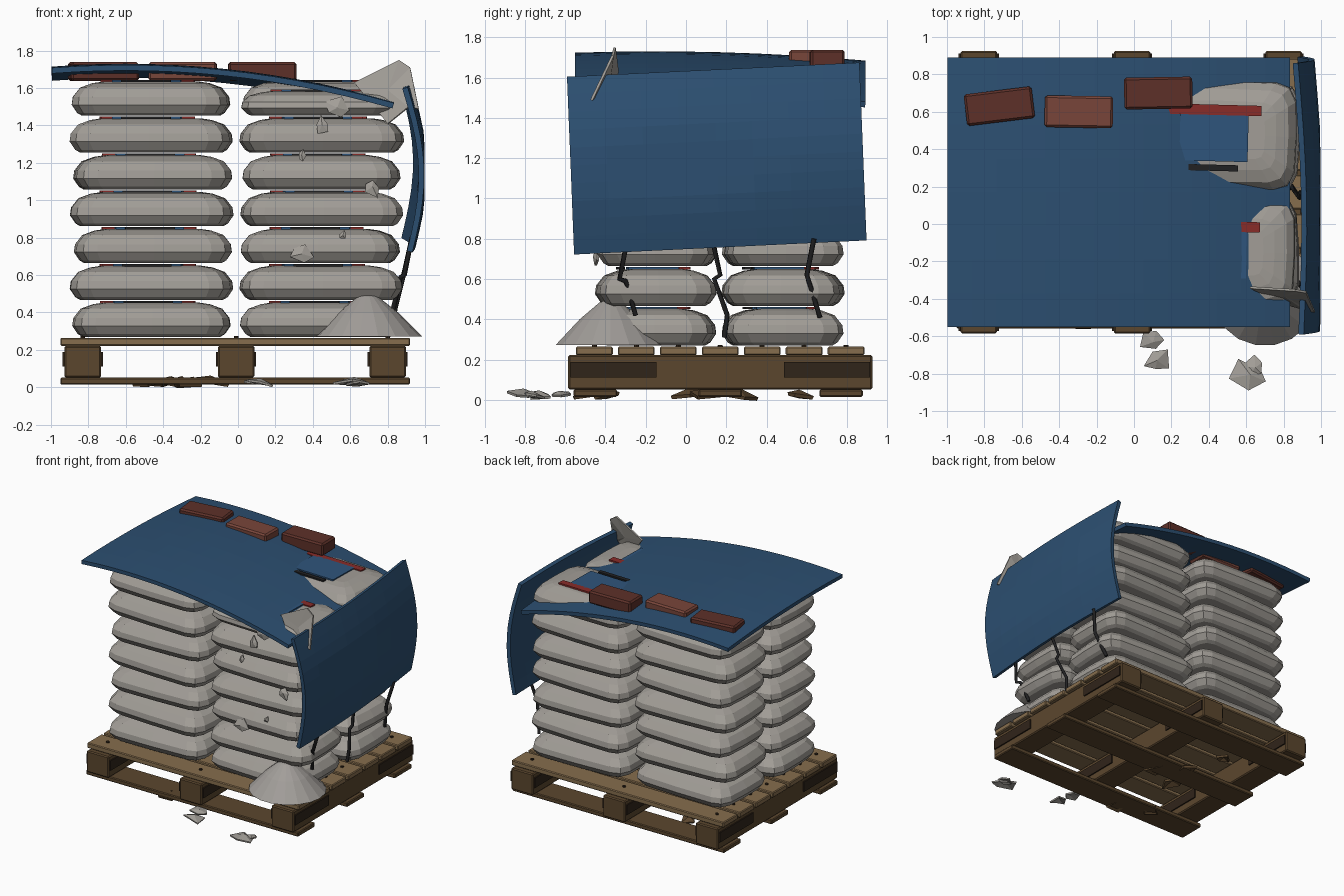
import bpy, bmesh, math, random
from mathutils import Vector, Matrix, Euler

if "Cube" in bpy.data.objects:
    bpy.data.objects.remove(bpy.data.objects["Cube"])

random.seed(4)

def mat(name, *c):
    m = bpy.data.materials.new(name)
    m.diffuse_color = (*c, 1)
    m.use_nodes = True
    m.node_tree.nodes["Principled BSDF"].inputs["Base Color"].default_value = m.diffuse_color
    return m

BAG = mat("paper_grey", .36, .34, .31)
DUST = mat("cement_dust", .36, .34, .32)
WOOD = mat("deck_wood", .24, .155, .075)
DARK = mat("stringer_wood", .105, .062, .027)
SHADE = mat("notch_wood", .03, .018, .01)
TARP = mat("tarp_blue", .025, .078, .165)
BRICK = mat("brick_dark", .11, .03, .022)
BRICK2 = mat("brick_light", .19, .06, .042)
RED = mat("label_red", .25, .025, .022)
BLUE = mat("label_blue", .028, .09, .2)
BLACK = mat("strap_black", .015, .015, .016)

def obj(name, bm, m, loc=(0, 0, 0), rot=(0, 0, 0)):
    bmesh.ops.recalc_face_normals(bm, faces=bm.faces)
    me = bpy.data.meshes.new(name)
    bm.to_mesh(me)
    bm.free()
    me.materials.append(m)
    o = bpy.data.objects.new(name, me)
    o.location, o.rotation_euler = loc, rot
    bpy.context.collection.objects.link(o)
    return o

def box(name, c, s, m, rot=(0, 0, 0), bevel=0):
    bm = bmesh.new()
    bmesh.ops.create_cube(bm, size=1, matrix=Matrix.Diagonal((*s, 1)))
    if bevel:
        bmesh.ops.bevel(bm, geom=bm.edges[:], offset=bevel, segments=1, affect='EDGES')
    return obj(name, bm, m, c, rot)

def sheet(name, f, nu, nv, thick, m):
    # parametric cloth panel; f gives the middle surface
    bm = bmesh.new()
    g = [[bm.verts.new(f(i / nu, j / nv)) for j in range(nv + 1)] for i in range(nu + 1)]
    for i in range(nu):
        for j in range(nv):
            bm.faces.new((g[i][j], g[i + 1][j], g[i + 1][j + 1], g[i][j + 1]))
    o = obj(name, bm, m)
    mod = o.modifiers.new("thickness", 'SOLIDIFY')
    mod.thickness, mod.offset = thick, 0
    return o

def scrap(name, c, r, m, rot, thick=.012, n=5):
    # irregular torn flake, folded slightly across its middle
    bm = bmesh.new()
    ctr = bm.verts.new((0, 0, r * .3))
    ring = []
    for k in range(n):
        a = math.tau * k / n + random.uniform(-.3, .3)
        q = r * random.uniform(.6, 1.15)
        ring.append(bm.verts.new((q * math.cos(a), q * math.sin(a), random.uniform(-.1, .1) * r)))
    for k in range(n):
        bm.faces.new((ctr, ring[k], ring[(k + 1) % n]))
    o = obj(name, bm, m, c, rot)
    o.modifiers.new("thickness", 'SOLIDIFY').thickness = thick
    return o

# ---- pallet
for k, x in enumerate((-.83, -.01, .80)):
    box(f"stringer_{k}", (x, .17, .137), (.195, 1.51, .17), DARK, bevel=.008)
    for j, y in enumerate((-.36, .70)):
        box(f"stringer_notch_{k}_{j}", (x, y, .15), (.215, .425, .078), SHADE)
for k, y in enumerate((-.45, .17, .77)):
    box(f"bottom_board_{k}", (-.015, y, .033), (1.87, .215, .036), DARK, bevel=.006)
for k in range(7):
    y = -.455 + k * .2083
    box(f"deck_board_{k}", (-.015, y, .243), (1.87, .183, .042), WOOD, bevel=.006)
    for j, x in enumerate((-.83, -.01, .80)):
        bm = bmesh.new()
        bmesh.ops.create_cone(bm, cap_ends=True, segments=8, radius1=.013, radius2=.012, depth=.012)
        obj(f"nail_{k}_{j}", bm, SHADE, (x, y, .267))

# ---- cement bags: stacked rings of a rounded rectangle
def bag(name, x, y, z, L, W, H, rz):
    bm = bmesh.new()
    prev = None
    hx, hy = L / 2, W / 2
    for t, inset in ((0, .055), (.08, .03), (.32, 0), (.55, .006), (.82, .045), (.95, .11), (1, .17)):
        ring = []
        a, b = hx - inset, hy - inset
        c = min(a, b) * .36
        pts = [(a, 0), (a * .985, b - c), (a - c * .4, b - c * .3), (a - c * 1.1, b * .98), (0, b)]
        quad = pts + [(-px, py) for px, py in pts[-2::-1]]
        full = quad + [(px, -py) for px, py in quad[-2:0:-1]]
        for px, py in full:
            ring.append(bm.verts.new((px, py, t * H)))
        if prev:
            n = len(ring)
            for k in range(n):
                bm.faces.new((prev[k], prev[(k + 1) % n], ring[(k + 1) % n], ring[k]))
        else:
            bm.faces.new(ring)
        prev = ring
    bm.faces.new(prev)
    obj(name, bm, BAG, (x, y, z), (0, 0, rz))
    # printed panels on the top face
    R = Matrix.Rotation(rz, 3, 'Z')
    for part, px, py, sx, sy, m in (("red_band", -.02, .135, .5, .055, RED),
                                    ("blue_panel", -.02, -.01, .365, .26, BLUE),
                                    ("dark_band", -.02, -.175, .265, .033, BLACK)):
        p = R @ Vector((px, py, 0))
        box(f"{name}_{part}", (x + p.x, y + p.y, z + H + .003), (sx, sy, .012), m, (0, 0, rz))

for i in range(7):
    odd = i % 2
    for j, x in enumerate((-.46, .44)):
        for k, y in enumerate((-.145, .48)):
            torn = i == 6 and j == 1 and k == 0
            rz = math.radians((2.2 if odd else -1.5) * (1 if (j + k) % 2 else -1))
            bag(f"cement_bag_{i}_{j}_{k}", x + (.008 if j else -.005) * odd + random.uniform(-.008, .008),
                y + random.uniform(-.008, .008), .27 + .197 * i, .87 if odd else .845, .59,
                .132 if torn else .183, rz if i < 6 else math.radians(-1.5))

# ---- tarp: draped top and hanging side
def top_tarp(u, v):
    x, y = -.995 + 1.825 * u, -.55 + 1.44 * v
    return (x, y, 1.715 - .2 * ((x + .6) / 1.42) ** 2 - .045 * ((y + .15) / 1.03) ** 2)

def side_tarp(u, v):
    y = -.59 + 1.45 * u + .035 * v
    z = 1.60 + .07 * u - .875 * v
    x = .893 - .03 * u + .075 * math.sin(math.pi * v) + .03 * math.sin(math.pi * u) + .025 * v
    return (min(x, .982), y, z)

sheet("tarp_top", top_tarp, 14, 8, .03, TARP)
sheet("tarp_side", side_tarp, 8, 10, .03, TARP)

# ---- bricks weighing the tarp down
for k, (x, y, a, m) in enumerate(((-.72, .63, 7, BRICK), (-.295, .60, -1, BRICK2), (.13, .70, 1, BRICK))):
    box(f"brick_{k}", (x, y, 1.688), (.365, .17, .1), m, (0, 0, math.radians(a)), .012)

# ---- tie straps below the side tarp
for k, pts in enumerate((((.93, -.29, .80), (.89, -.33, .60), (.87, -.30, .59), (.83, -.25, .42)),
                         ((.93, .13, .80), (.89, .17, .62), (.885, .14, .60), (.84, .205, .42), (.83, .19, .31)),
                         ((.93, .635, .80), (.89, .60, .62), (.83, .665, .41)))):
    cu = bpy.data.curves.new("strap", 'CURVE')
    cu.dimensions = '3D'
    cu.bevel_depth, cu.bevel_resolution, cu.use_fill_caps = .013, 1, True
    sp = cu.splines.new('POLY')
    sp.points.add(len(pts) - 1)
    for p, q in zip(sp.points, pts):
        p.co = (*q, 1)
    cu.materials.append(BLACK)
    bpy.context.collection.objects.link(bpy.data.objects.new(f"tie_strap_{k}", cu))

# ---- spilled cement heap on the deck corner
bm = bmesh.new()
prev = None
for r, z in ((.285, .272), (.16, .40), (.055, .485)):
    ring = [bm.verts.new((.70 - (.29 - r) * .03 + r * math.cos(math.tau * k / 18),
                          -.375 + r * .97 * math.sin(math.tau * k / 18), z)) for k in range(18)]
    if prev:
        for k in range(18):
            bm.faces.new((prev[k], prev[(k + 1) % 18], ring[(k + 1) % 18], ring[k]))
    else:
        bm.faces.new(ring)
    prev = ring
tip = bm.verts.new((.69, -.375, .502))
for k in range(18):
    bm.faces.new((prev[k], prev[(k + 1) % 18], tip))
obj("cement_heap", bm, DUST)

# ---- torn paper flap on the burst bag
bm = bmesh.new()
v = [bm.verts.new(p) for p in ((.62, -.345, 1.63), (.86, -.36, 1.75), (.92, -.37, 1.71), (.965, -.475, 1.49),
                               (.91, -.46, 1.50), (.80, -.43, 1.41), (.80, -.385, 1.59))]
for k in range(6):
    bm.faces.new((v[6], v[k], v[(k + 1) % 6]))
obj("torn_flap", bm, BAG).modifiers.new("thickness", 'SOLIDIFY').thickness = .012

# ---- paper scraps on the bag fronts, then scraps and splinters on the ground
for k, (x, z, r) in enumerate(((.53, 1.49, .07), (.45, 1.40, .05), (.34, 1.24, .03), (.72, 1.07, .055),
                               (.56, .81, .03), (.34, .71, .06))):
    scrap(f"hanging_scrap_{k}", (x, -.445, z), r, BAG, (math.radians(80), random.uniform(-.3, .3), 0))
for k, (x, y, r) in enumerate(((.10, -.63, .065), (.12, -.73, .075), (.62, -.81, .105), (.65, -.77, .07))):
    scrap(f"ground_scrap_{k}", (x, y, .025), r, BAG, (.1, .1, k))
for k, (x, y, r) in enumerate(((-.50, -.38, .08), (-.24, -.50, .09), (-.36, .02, .1), (-.15, .12, .11),
                               (-.30, .26, .1), (-.42, .56, .07))):
    scrap(f"wood_splinter_{k}", (x, y, .03), r, DARK, (.1, -.1, k * .9), .018, 4)
